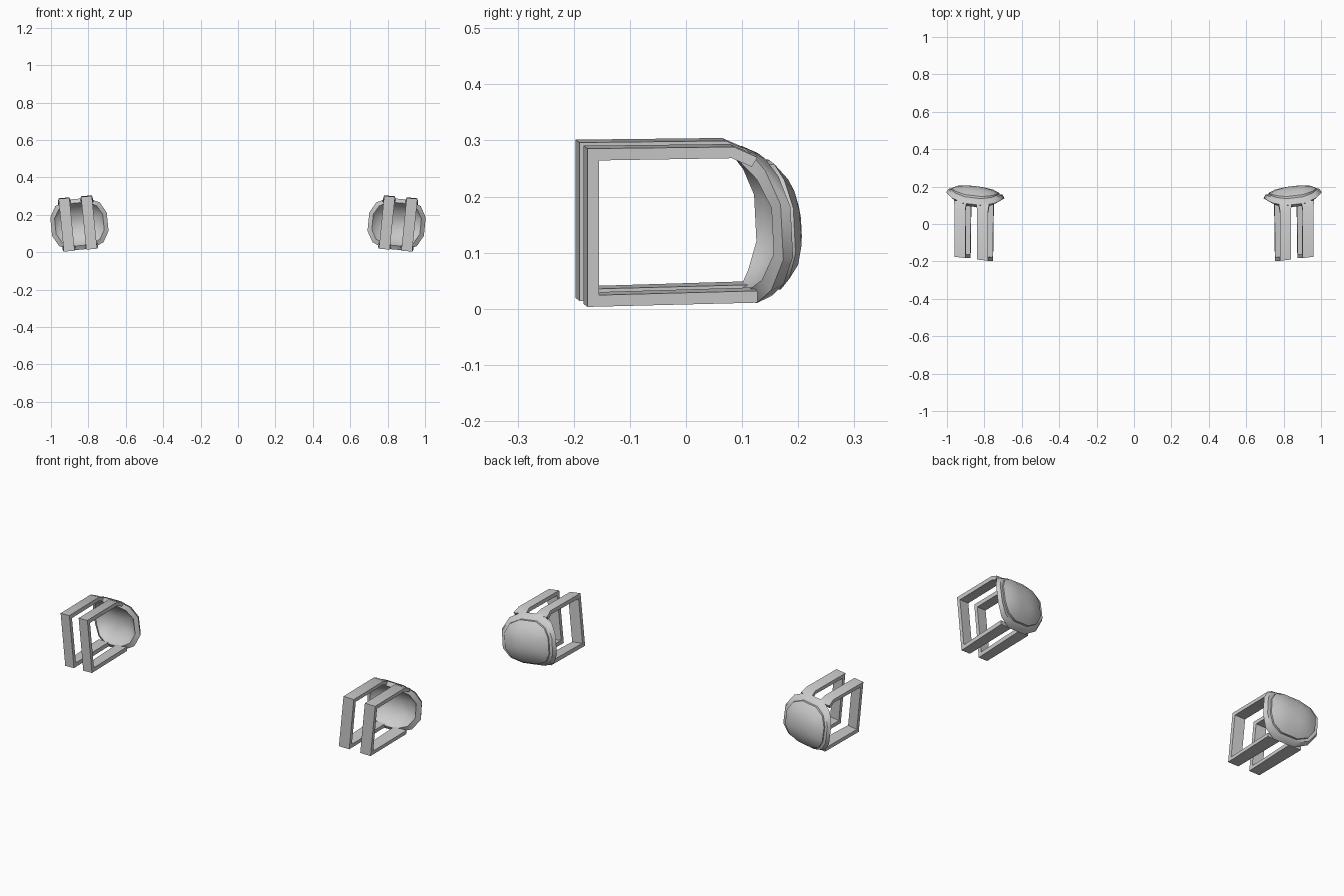
import bpy, bmesh, math
from mathutils import Vector

cube = bpy.data.objects.get("Cube")
if cube:
    bpy.data.objects.remove(cube, do_unlink=True)

# Single grey material
GREY = (0.6, 0.6, 0.6, 1)
mat = bpy.data.materials.new("light_grey")
mat.use_nodes = True
mat.diffuse_color = GREY
mat.node_tree.nodes["Principled BSDF"].inputs["Base Color"].default_value = GREY

CENTRE_X, CENTRE_Z = 0.848, 0.15


def place(p, side):
    """Tilt a point of the upright pad and move it to its side."""
    x, y, z = p
    return Vector((side * (CENTRE_X + x + 0.1 * (z - CENTRE_Z)), y + 0.12 * x, z - 0.09 * x))


def finish(name, bm, side, angle):
    for v in bm.verts:
        v.co = place(v.co, side)
    bmesh.ops.recalc_face_normals(bm, faces=bm.faces)
    mesh = bpy.data.meshes.new(name)
    bm.to_mesh(mesh)
    bm.free()
    mesh.materials.append(mat)
    obj = bpy.data.objects.new(name, mesh)
    bpy.context.collection.objects.link(obj)
    bpy.ops.object.select_all(action='DESELECT')
    obj.select_set(True)
    bpy.context.view_layer.objects.active = obj
    bpy.ops.object.shade_smooth_by_angle(angle=math.radians(angle))


def rounded_ring(bm, a, b, y_side, y_top, n=12, power=2.6):
    """Rounded outline whose top and bottom bend towards the front."""
    ring = []
    for i in range(n):
        t = 2 * math.pi * (i + 0.5) / n
        c, s = math.cos(t), math.sin(t)
        x = math.copysign(abs(c) ** (2 / power), c) * a
        z = math.copysign(abs(s) ** (2 / power), s) * b
        y = y_side + (y_top - y_side) * s * s - 0.05 * z
        ring.append(bm.verts.new((x, y, CENTRE_Z + z)))
    return ring


def shell(name, rings, side, back=None, front=None):
    """Bridge rings from back to front, closing each end with a point."""
    bm = bmesh.new()
    loops = [rounded_ring(bm, *r) for r in rings]
    n = len(loops[0])
    for l0, l1 in zip(loops, loops[1:]):
        for i in range(n):
            j = (i + 1) % n
            bm.faces.new((l0[i], l0[j], l1[j], l1[i]))
    for loop, y in ((loops[0], back), (loops[-1], front)):
        tip = bm.verts.new((0, y, CENTRE_Z))
        for i in range(n):
            bm.faces.new((loop[i], loop[(i + 1) % n], tip))
    finish(name, bm, side, 42)


# Domed cap: half width, half height, y at the sides, y at top and bottom
CAP = [(0.050, 0.045, 0.200, 0.197), (0.094, 0.085, 0.194, 0.182),
       (0.127, 0.115, 0.180, 0.156), (0.127, 0.115, 0.168, 0.142)]
# Hollow rim and lining
RIM = [(0.120, 0.108, 0.172, 0.148), (0.144, 0.126, 0.174, 0.138),
       (0.155, 0.139, 0.156, 0.109), (0.132, 0.117, 0.142, 0.095),
       (0.118, 0.104, 0.155, 0.122), (0.080, 0.070, 0.172, 0.158)]

# Strap loop side profile (y, z), open where it meets the rim
OUTER = [(0.115, 0.279), (0.074, 0.297), (-0.187, 0.294), (-0.187, 0.012), (0.115, 0.020)]
INNER = [(0.105, 0.262), (0.070, 0.277), (-0.167, 0.273), (-0.167, 0.033), (0.115, 0.041)]


def strap(name, x, side):
    bm = bmesh.new()
    sections = []
    for k, (o, i) in enumerate(zip(OUTER, INNER)):
        w = 0.034 if k in (0, len(OUTER) - 1) else 0.029
        corners = [(x - w, *o), (x + w, *o), (x + w, *i), (x - w, *i)]
        sections.append([bm.verts.new(c) for c in corners])
    for a, b in zip(sections, sections[1:]):
        for i in range(4):
            j = (i + 1) % 4
            bm.faces.new((a[i], a[j], b[j], b[i]))
    bm.faces.new(sections[0])
    bm.faces.new(sections[-1])
    finish(name, bm, side, 25)


# Mirrored pair of pads, each with two straps
for label, side in (("left", 1), ("right", -1)):
    shell(label + "_pad_cap", CAP, side, back=0.203, front=0.185)
    shell(label + "_pad_rim", RIM, side, back=0.188, front=0.180)
    strap(label + "_outer_strap", 0.068, side)
    strap(label + "_inner_strap", -0.052, side)
